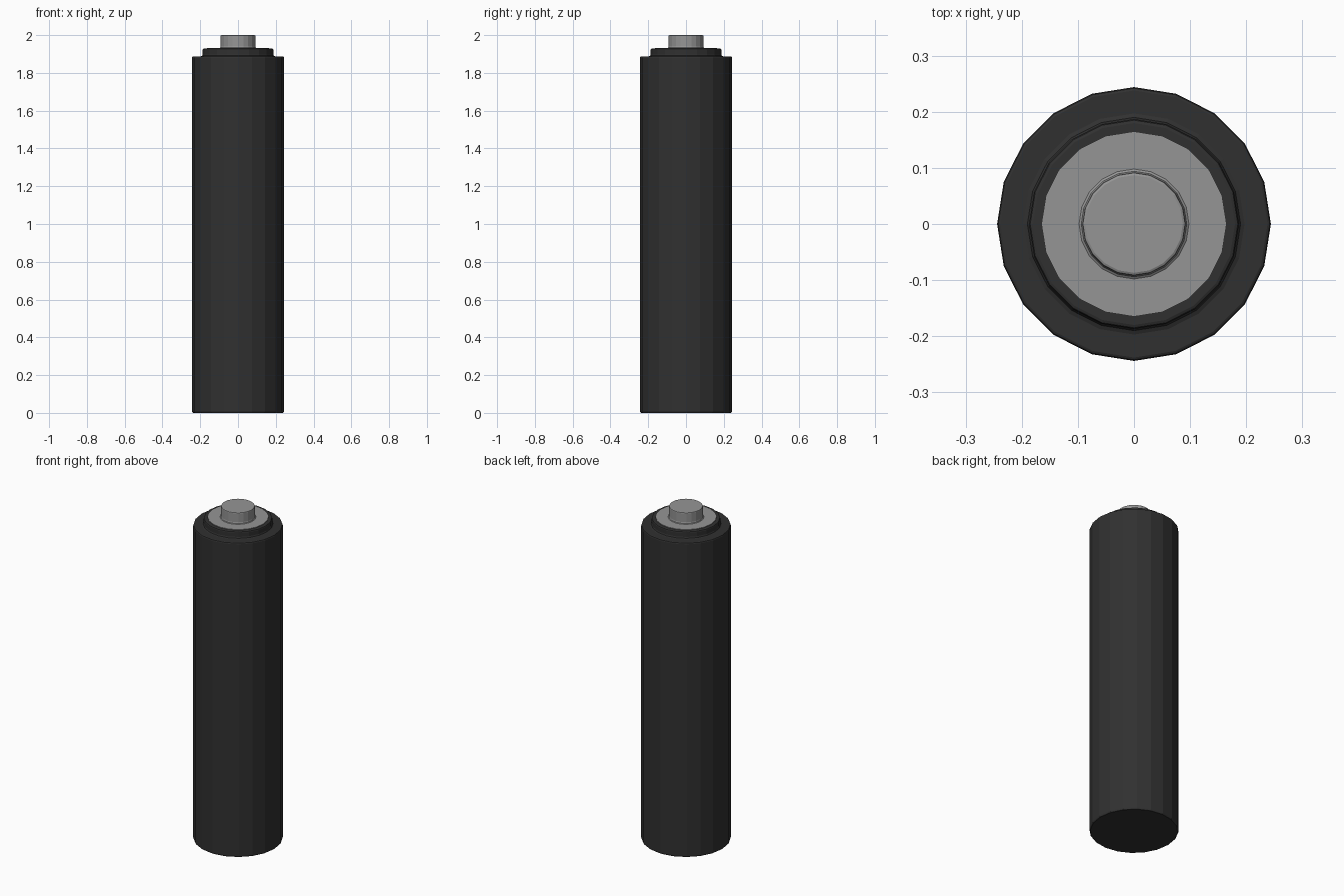
import bpy, bmesh
from math import cos, sin, pi

if "Cube" in bpy.data.objects:
    bpy.data.objects.remove(bpy.data.objects["Cube"])

SIDES = 20


def material(name, value):
    m = bpy.data.materials.new(name)
    m.diffuse_color = (value, value, value, 1)
    m.use_nodes = True
    m.node_tree.nodes["Principled BSDF"].inputs["Base Color"].default_value = m.diffuse_color
    return m


def lathe(name, profile, mat):
    """Closed faceted solid from (radius, z) points, bottom to top."""
    bm = bmesh.new()
    rings = [[bm.verts.new((r * cos(2 * pi * i / SIDES), r * sin(2 * pi * i / SIDES), z))
              for i in range(SIDES)] for r, z in profile]
    for low, high in zip(rings, rings[1:]):
        for i in range(SIDES):
            j = (i + 1) % SIDES
            bm.faces.new((low[i], low[j], high[j], high[i]))
    bm.faces.new(rings[0][::-1])
    bm.faces.new(rings[-1])
    mesh = bpy.data.meshes.new(name)
    bm.to_mesh(mesh)
    bm.free()
    mesh.materials.append(mat)
    obj = bpy.data.objects.new(name, mesh)
    bpy.context.collection.objects.link(obj)
    return obj


dark = material("dark_casing", 0.03)
metal = material("metal", 0.3)

# Main casing with softened rims and the stepped collar
lathe("battery_casing", [
    (0.238, 0.0), (0.242, 0.003), (0.244, 0.009),
    (0.244, 1.880), (0.242, 1.886), (0.238, 1.888),
    (0.197, 1.888), (0.190, 1.891), (0.187, 1.898),
    (0.187, 1.922), (0.185, 1.927), (0.180, 1.929)], dark)

# Metal end plate and raised contact button
lathe("terminal", [
    (0.165, 1.915), (0.165, 1.932),
    (0.098, 1.932), (0.094, 1.935), (0.092, 1.942),
    (0.092, 1.994), (0.091, 1.998), (0.087, 2.0)], metal)
